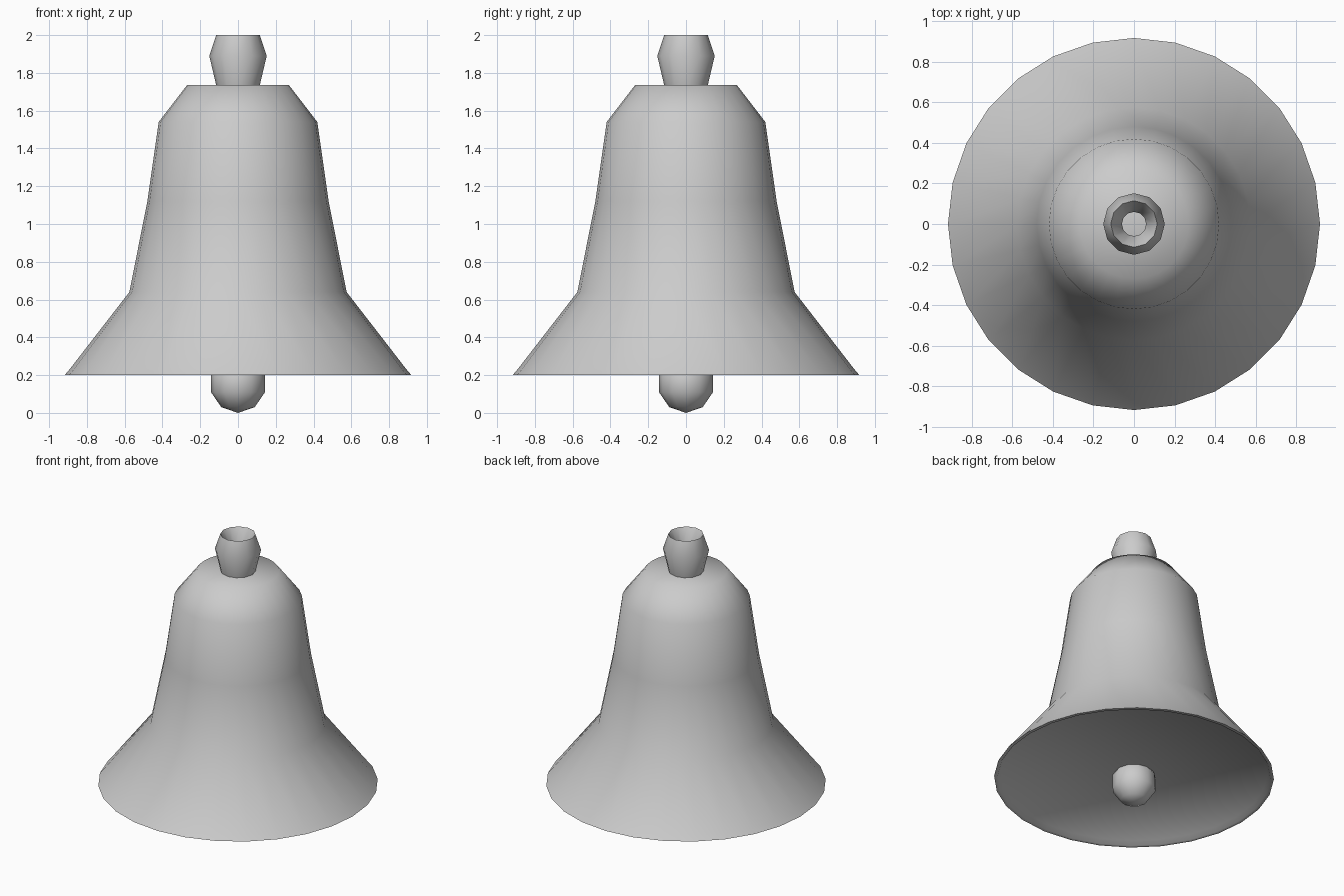
import bpy, bmesh, math

if "Cube" in bpy.data.objects:
    bpy.data.objects.remove(bpy.data.objects["Cube"])


def lathe(name, profile, sides, smooth_angle, closed=False):
    """Spin an (r, z) profile round the z axis; r = 0 ends become poles."""
    bm = bmesh.new()
    verts = [bm.verts.new((r, 0, z)) for r, z in profile]
    edges = [bm.edges.new(p) for p in zip(verts, verts[1:])]
    if closed:
        edges.append(bm.edges.new((verts[-1], verts[0])))
    bmesh.ops.spin(bm, geom=verts + edges, cent=(0, 0, 0), axis=(0, 0, 1),
                   angle=2 * math.pi, steps=sides, use_duplicate=False)
    bmesh.ops.remove_doubles(bm, verts=bm.verts, dist=0.0005)
    bmesh.ops.dissolve_degenerate(bm, edges=bm.edges, dist=0.0005)
    bmesh.ops.recalc_face_normals(bm, faces=bm.faces)
    mesh = bpy.data.meshes.new(name)
    bm.to_mesh(mesh)
    bm.free()
    obj = bpy.data.objects.new(name, mesh)
    bpy.context.collection.objects.link(obj)
    bpy.ops.object.select_all(action='DESELECT')
    obj.select_set(True)
    bpy.context.view_layer.objects.active = obj
    bpy.ops.object.shade_smooth_by_angle(angle=math.radians(smooth_angle))
    return obj


# Flared bell body with a thin lip and a shallow recessed underside
lathe("bell_body", [(0, 1.735), (0.27, 1.735), (0.42, 1.54), (0.48, 1.12),
                    (0.575, 0.64), (0.892, 0.23), (0.918, 0.2),
                    (0.895, 0.2), (0.875, 0.228), (0, 0.228)], 28, 60)

# Hollow hanging ring on the crown
lathe("crown_ring", [(0.112, 1.72), (0.152, 1.89), (0.115, 2.0),
                     (0.06, 1.9), (0.06, 1.72)], 12, 75, closed=True)

# Clapper: a slightly tall, coarse ball hanging below the rim
rings = 5
lathe("clapper", [(0.15 * math.sin(math.pi * i / rings),
                   0.158 - 0.158 * math.cos(math.pi * i / rings))
                  for i in range(rings + 1)], 12, 60)
